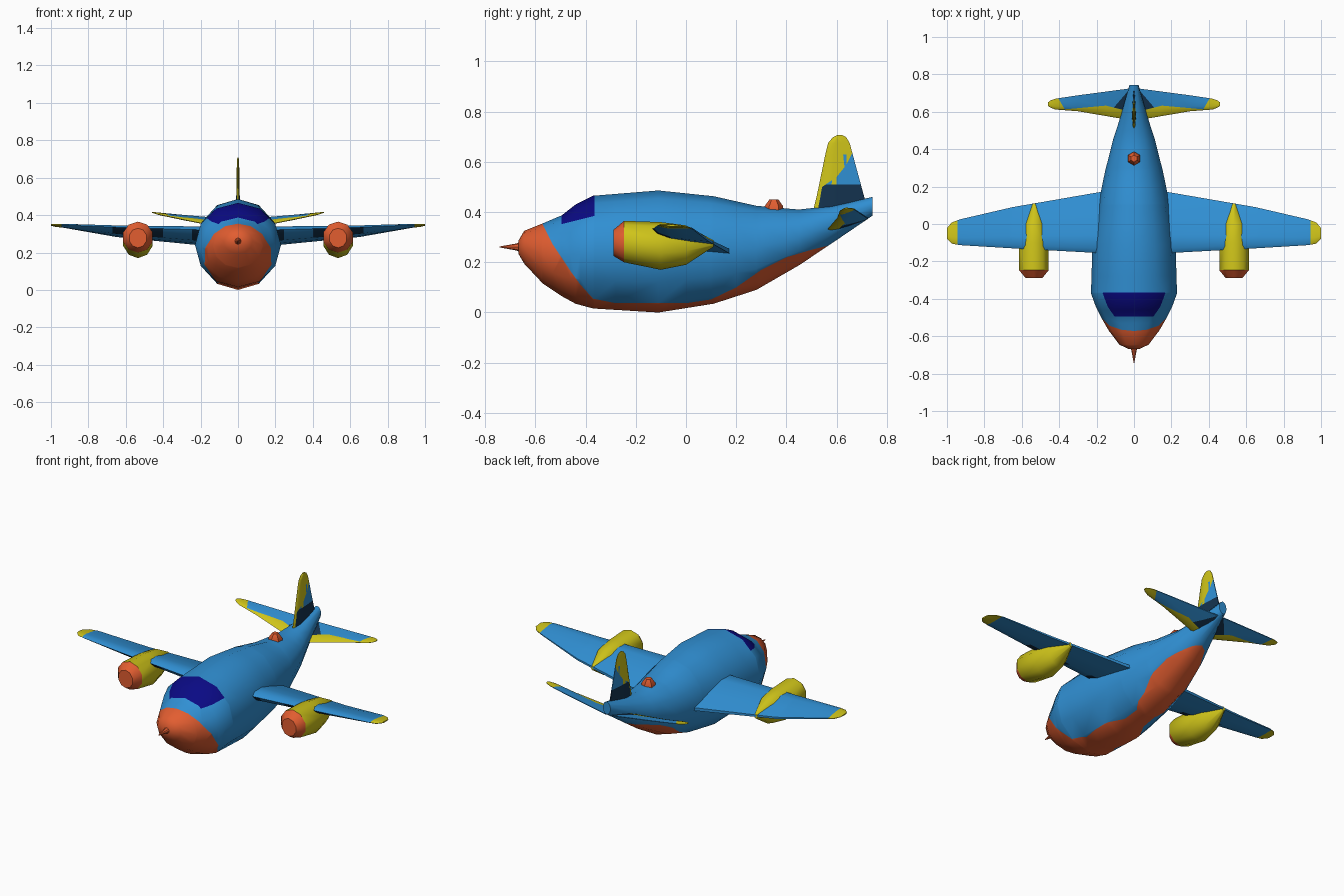
import bpy, bmesh, math
from mathutils import Vector as V

if "Cube" in bpy.data.objects:
    bpy.data.objects.remove(bpy.data.objects["Cube"])

COLOURS = {"sky_blue": (0.03, 0.28, 0.66), "orange_red": (0.76, 0.11, 0.03),
           "yellow": (0.62, 0.55, 0.01), "window_blue": (0.003, 0.003, 0.23),
           "navy": (0.007, 0.033, 0.078)}
NAMES = list(COLOURS)
MATS = []
for n, c in COLOURS.items():
    m = bpy.data.materials.new(n)
    m.diffuse_color = (*c, 1)
    m.use_nodes = True
    m.node_tree.nodes["Principled BSDF"].inputs["Base Color"].default_value = m.diffuse_color
    MATS.append(m)
BLUE, RED, YELLOW, GLASS, NAVY = range(5)


def loft(rings):
    """Closed skin through rings of equal length, capped at both ends."""
    bm = bmesh.new()
    vs = [[bm.verts.new(p) for p in r] for r in rings]
    k = len(vs[0])
    for a, b in zip(vs, vs[1:]):
        for i in range(k):
            j = (i + 1) % k
            bm.faces.new((a[i], a[j], b[j], b[i]))
    bm.faces.new(vs[0])
    bm.faces.new(vs[-1])
    bmesh.ops.recalc_face_normals(bm, faces=bm.faces)
    return bm


def oval(y, top, bottom, half, sides, x=0):
    """Upright oval ring facing along y."""
    c, r = (top + bottom) / 2, (top - bottom) / 2
    return [V((x + half * math.sin(t), y, c + r * math.cos(t)))
            for t in (2 * math.pi * i / sides for i in range(sides))]


def foil(le, te, thick, up):
    """Wing section from leading to trailing edge."""
    le, te, up = V(le), V(te), V(up)
    shape = [(0, 0), (.08, .33), (.3, .5), (.65, .36), (1, .12),
             (1, -.12), (.65, -.36), (.3, -.5), (.08, -.33)]
    return [le + (te - le) * u + up * thick * v for u, v in shape]


def cut(bm, co, no, lo=-9, hi=9):
    """Slice the faces whose centre y lies between lo and hi."""
    fs = [f for f in bm.faces if lo < f.calc_center_median().y < hi]
    es = {e for f in fs for e in f.edges}
    vs = {v for f in fs for v in f.verts}
    bmesh.ops.bisect_plane(bm, geom=fs + list(es) + list(vs), dist=1e-5,
                           plane_co=co, plane_no=no)


def line(pts, t):
    """Piecewise linear value of pts at t."""
    for (a, p), (b, q) in zip(pts, pts[1:]):
        if t <= b:
            return p + (q - p) * (t - a) / (b - a)
    return pts[-1][1]


def finish(bm, name, rule, mirror=False, angle=40):
    bm.normal_update()
    for f in bm.faces:
        f.material_index = rule(f.calc_center_median(), f.normal)
    me = bpy.data.meshes.new(name)
    bm.to_mesh(me)
    bm.free()
    ob = bpy.data.objects.new(name, me)
    bpy.context.collection.objects.link(ob)
    for m in MATS:
        me.materials.append(m)
    bpy.ops.object.select_all(action='DESELECT')
    ob.select_set(True)
    bpy.context.view_layer.objects.active = ob
    bpy.ops.object.shade_smooth_by_angle(angle=math.radians(angle))
    if mirror:
        ob.modifiers.new("mirror", 'MIRROR').use_clip = False
    return ob


# Fuselage: y, top, bottom, half width
body = [(-.668, .285, .235, .03), (-.645, .325, .195, .078), (-.57, .355, .115, .135),
        (-.495, .387, .065, .178), (-.44, .43, .035, .205), (-.37, .465, .016, .23),
        (-.11, .486, .0, .222), (.11, .463, .035, .19), (.28, .425, .09, .155),
        (.45, .41, .188, .112), (.58, .425, .275, .07), (.742, .46, .385, .025)]
bm = loft([oval(*r, 12) for r in body])
# Painted belly edge and windscreen, cut into the skin
belly = [(-.575, .36), (-.53, .27), (-.46, .165), (-.42, .11), (-.37, .055), (-.28, .037),
         (0, .037), (.1, .052), (.2, .1), (.3, .17), (.4, .22), (.5, .25), (.58, .27)]
glass = [(-.495, .352), (-.365, .385)]
for y in [p[0] for p in belly + glass]:
    cut(bm, (0, y, 0), (0, 1, 0))
for (a, p), (b, q) in list(zip(belly, belly[1:])) + [glass]:
    cut(bm, (0, a, p), (0, p - q, b - a), a, b)


def body_rule(c, n):
    if c.y < -.575:
        return RED
    if glass[0][0] < c.y < glass[1][0] and c.z > line(glass, c.y):
        return GLASS
    return RED if c.y < .58 and c.z < line(belly, c.y) else BLUE


finish(bm, "fuselage", body_rule)

# Nose spike and roof beacon
finish(loft([oval(-.64, .29, .23, .03, 8), oval(-.675, .275, .247, .014, 8),
             oval(-.742, .263, .259, .002, 8)]), "nose_spike", lambda c, n: RED)
finish(loft([[V((r * math.sin(i * math.pi / 3), .35 + r * math.cos(i * math.pi / 3), z))
              for i in range(6)] for r, z in [(.037, .40), (.037, .423), (.018, .45)]]),
       "roof_beacon", lambda c, n: RED)

# Main wings: x, leading y/z, trailing y/z, thickness
wing = [(.1, -.16, .318, .185, .238, .08), (.65, -.13, .335, .09, .288, .042),
        (.93, -.113, .347, .025, .335, .02), (.975, -.105, .348, .008, .34, .016),
        (1.0, -.078, .348, -.022, .345, .008)]
bm = loft([foil((x, a, p), (x, b, q), t, (0, 0, 1)) for x, a, p, b, q, t in wing])
for x in (.245, .40, .67, .945):
    cut(bm, (x, 0, 0), (1, 0, 0))


def wing_rule(c, n):
    if c.x > .945:
        return YELLOW
    dark = c.x < .245 or .40 < c.x < .67
    return NAVY if dark and n.y < -.3 and n.z < 0 else BLUE


finish(bm, "wings", wing_rule, True)

# Engine pods: y, top, bottom, half width
pod = [(-.288, .33, .225, .048), (-.247, .365, .2, .083), (-.1, .36, .17, .083),
       (0, .347, .19, .064), (.11, .287, .262, .01)]
finish(loft([oval(*r, 10, .535) for r in pod]), "engine_pods",
       lambda c, n: RED if c.y < -.247 else YELLOW, True)

# Tailplanes: x, leading y/z, trailing y/z, thickness
tail = [(.02, .555, .322, .725, .375, .022), (.3, .603, .378, .688, .4, .016),
        (.42, .612, .403, .67, .412, .012), (.448, .623, .411, .66, .415, .008),
        (.46, .632, .415, .65, .416, .005)]
bm = loft([foil((x, a, p), (x, b, q), t, (0, 0, 1)) for x, a, p, b, q, t in tail])
edge = [(0, .595), (.15, .633), (.37, .613), (.41, .68), (.5, .83)]
for x, y in edge[1:3]:
    cut(bm, (x, 0, 0), (1, 0, 0))
for (a, p), (b, q) in list(zip(edge, edge[1:])) + [((.05, .69), (.11, .62))]:
    cut(bm, (a, p, 0), (p - q, b - a, 0))


def tail_rule(c, n):
    if c.y < line(edge, c.x):
        return YELLOW
    return NAVY if c.x < .05 + (.69 - c.y) * .857 else BLUE


finish(bm, "tailplanes", tail_rule, True)

# Tail fin: z, leading y, trailing y, thickness
fin = [(.38, .5, .735, .022), (.46, .52, .71, .02), (.63, .555, .664, .015),
       (.675, .566, .652, .012), (.698, .585, .638, .01), (.707, .603, .622, .006)]
bm = loft([foil((0, a, z), (0, b, z), t, (1, 0, 0)) for z, a, b, t in fin])
front = [(.5, .2), (.528, .41), (.542, .5), (.60, .54), (.64, .59), (.67, .65), (.75, .81)]
for (a, p), (b, q) in zip(front, front[1:]):
    cut(bm, (0, a, 0), (0, 1, 0))
    cut(bm, (0, a, p), (0, p - q, b - a), a, b)
cut(bm, (0, 0, .51), (0, 0, 1), .54)
finish(bm, "tail_fin", lambda c, n: YELLOW if c.y < .5 or c.z > line(front, c.y)
       else NAVY if c.z < .51 else BLUE)
